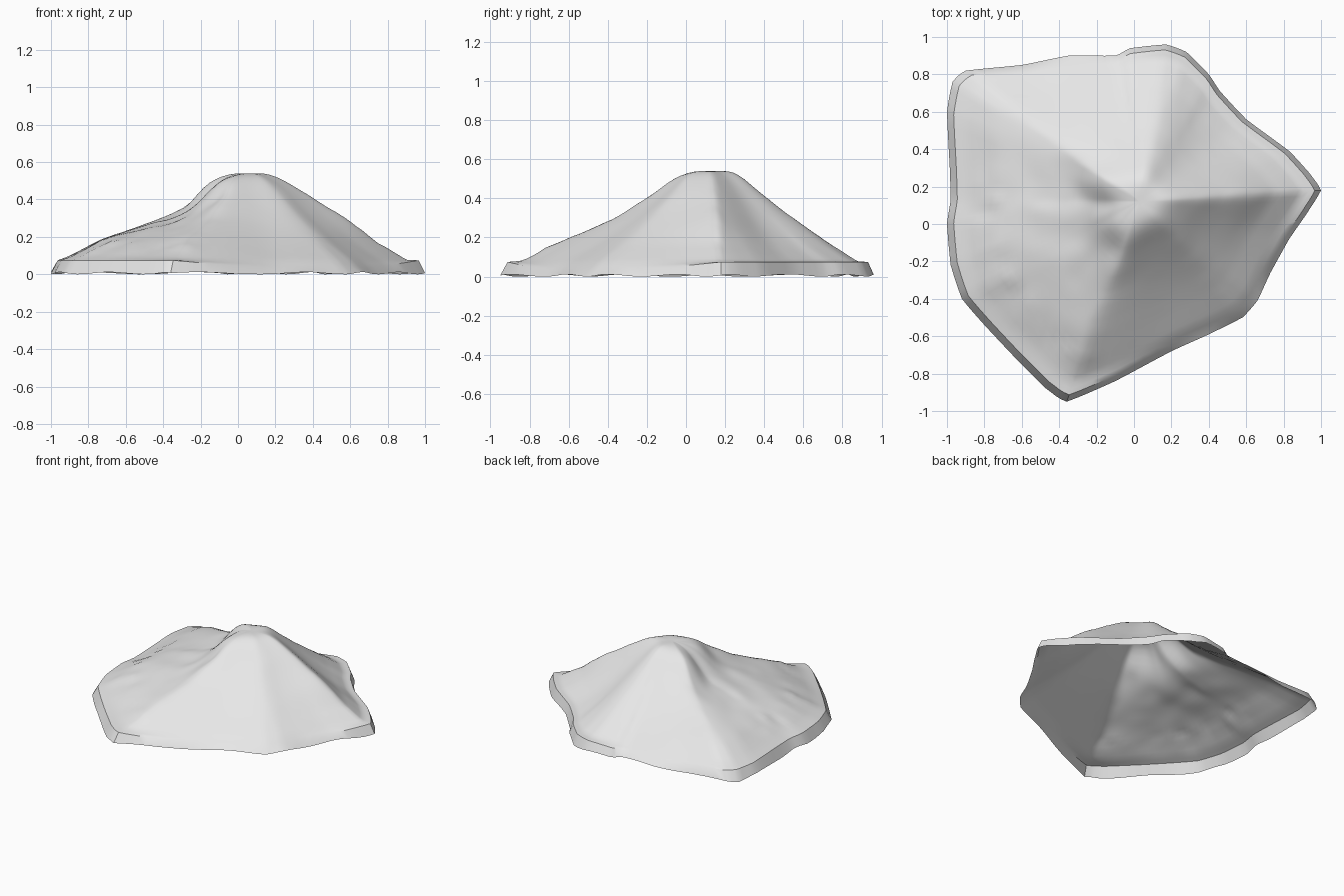
import bpy, bmesh, math
from mathutils import Vector, noise

cube = bpy.data.objects.get("Cube")
if cube:
    bpy.data.objects.remove(cube, do_unlink=True)

SUMMIT = Vector((0.03, 0.12))
SUMMIT_HEIGHT = 0.54
STATIONS = [0, 0.15, 0.3, 0.45, 0.6, 0.75, 0.9, 0.965]

# Ground outline, grouped by the slope direction that starts each group:
# (slope heights from summit to foot, outline points)
SECTORS = [
    ([.515, .415, .31, .235, .16, .08, .075], [(-.36, -.95), (-.1, -.84)]),
    ([.525, .42, .32, .23, .15, .075, .03], [(.2, -.68), (.4, -.59)]),
    ([.53, .435, .335, .24, .155, .075, .03], [(.58, -.5), (.66, -.41)]),
    ([.53, .45, .345, .25, .16, .08, .035], [(.73, -.26), (.83, -.08), (.92, .05)]),
    ([.535, .465, .375, .285, .165, .076, .075], [(1, .18), (.94, .27), (.83, .39)]),
    ([.53, .44, .335, .235, .15, .08, .075], [(.6, .56), (.46, .71), (.4, .8), (.28, .92)]),
    ([.535, .44, .34, .25, .16, .078, .075], [(.17, .96), (-.02, .94), (-.1, .9)]),
    ([.525, .42, .315, .22, .14, .07, .03], [(-.35, .9), (-.6, .85)]),
    ([.515, .38, .305, .24, .18, .1, .075], [(-.9, .82), (-.97, .76), (-1, .6), (-.985, .3)]),
    ([.485, .33, .275, .235, .185, .1, .075], [(-.98, .13), (-1, 0), (-.98, -.22)]),
    ([.485, .33, .27, .225, .175, .1, .075], [(-.92, -.4), (-.8, -.54)]),
    ([.495, .36, .275, .22, .165, .095, .075], [(-.65, -.7), (-.47, -.88)]),
]


def spline(a, b, c, d, t):
    """Catmull-Rom curve between b and c."""
    return b + (c - a) * (t / 2) + (a * 2 - b * 5 + c * 4 - d) * (t * t / 2) \
        + (b * 3 - a - c * 3 + d) * (t * t * t / 2)


def slope_height(row, t):
    values = [SUMMIT_HEIGHT] + row
    i = max(k for k in range(len(STATIONS) - 1) if STATIONS[k] <= t)
    f = (t - STATIONS[i]) / (STATIONS[i + 1] - STATIONS[i])
    if i >= len(values) - 3:
        return values[i] + (values[i + 1] - values[i]) * f
    before = values[i - 1] if i else values[1]
    return spline(before, values[i], values[i + 1], values[i + 2], f)


def bump(p, x, y, size):
    return math.exp(-((p.x - x) ** 2 + (p.y - y) ** 2) / size ** 2)


def crag(p, t):
    """Uneven rock on the sunken flank, with two notches below the summit."""
    side = min(1, max(0, (-p.x - 0.15) / 0.15)) * min(1, max(0, (0.5 - p.y) / 0.3))
    fade = min(1, max(0, (0.93 - t) / 0.15))
    rough = noise.noise(Vector((p.x * 6, p.y * 7, 1))) * 0.012
    rough += noise.noise(Vector((p.x * 12, p.y * 12, 4))) * 0.008
    notch = bump(p, -.17, .1, .045) + bump(p, -.1, -.14, .04)
    spur = bump(p, -.19, .22, .06) + bump(p, -.1, -.02, .05)
    return fade * side * rough - 0.025 * notch + 0.02 * spur


# Walk round the outline, collecting a ground point and a slope for each column
columns = []
outline = [Vector(p) for row, points in SECTORS for p in points]
index = 0
for s, (row, points) in enumerate(SECTORS):
    following = SECTORS[(s + 1) % len(SECTORS)][0]
    for k in range(len(points)):
        near = [outline[(index + o) % len(outline)] for o in (-1, 0, 1, 2)]
        for step in range(4):
            f = step / 4
            blend = (k + f) / len(points)
            edge = spline(*near, f) * 0.3 + near[1].lerp(near[2], f) * 0.7
            mixed = [a + (b - a) * blend for a, b in zip(row, following)]
            columns.append((edge, mixed))
        index += 1
count = len(columns)


def rounded_edge(i, t):
    """Outline point, averaged with its neighbours to soften ridges higher up."""
    reach = max(0, round(7 * (0.85 - t)))
    group = [columns[(i + o) % count][0] for o in range(-reach, reach + 1)]
    return sum(group, Vector((0, 0))) / len(group)


# Mound surface: rings from the summit to the foot, then the low outer wall
bm = bmesh.new()
RINGS = 32
peak = bm.verts.new((*SUMMIT, SUMMIT_HEIGHT))
rings = []
for r in range(1, RINGS + 1):
    t = STATIONS[-1] * r / RINGS
    ring = []
    for i, (edge, row) in enumerate(columns):
        p = SUMMIT.lerp(rounded_edge(i, t), t)
        z = slope_height(row, min(t, STATIONS[-1] - 1e-6)) + crag(p, t)
        ring.append(bm.verts.new((p.x, p.y, min(z, SUMMIT_HEIGHT))))
    rings.append(ring)
rings.append([bm.verts.new((e.x, e.y, 0.006 + 0.006 * math.sin(i * 0.7)))
              for i, (e, row) in enumerate(columns)])

for i in range(count):
    j = (i + 1) % count
    bm.faces.new((peak, rings[0][i], rings[0][j]))
    for inner, outer in zip(rings, rings[1:]):
        bm.faces.new((inner[i], outer[i], outer[j], inner[j]))

# Weather the slopes lightly, leaving the foot and wall crisp
slopes = [peak] + [v for ring in rings[:24] for v in ring]
for _ in range(4):
    bmesh.ops.smooth_vert(bm, verts=slopes, factor=0.5,
                          use_axis_x=False, use_axis_y=False, use_axis_z=True)

mesh = bpy.data.meshes.new("rock_mound")
bm.to_mesh(mesh)
bm.free()
mound = bpy.data.objects.new("rock_mound", mesh)
bpy.context.collection.objects.link(mound)

# Pale grey stone
stone = bpy.data.materials.new("pale_grey_stone")
stone.use_nodes = True
colour = (0.8, 0.8, 0.8, 1)
stone.diffuse_color = colour
stone.node_tree.nodes["Principled BSDF"].inputs["Base Color"].default_value = colour
mesh.materials.append(stone)

bpy.context.view_layer.objects.active = mound
mound.select_set(True)
bpy.ops.object.shade_smooth_by_angle(angle=math.radians(35))
